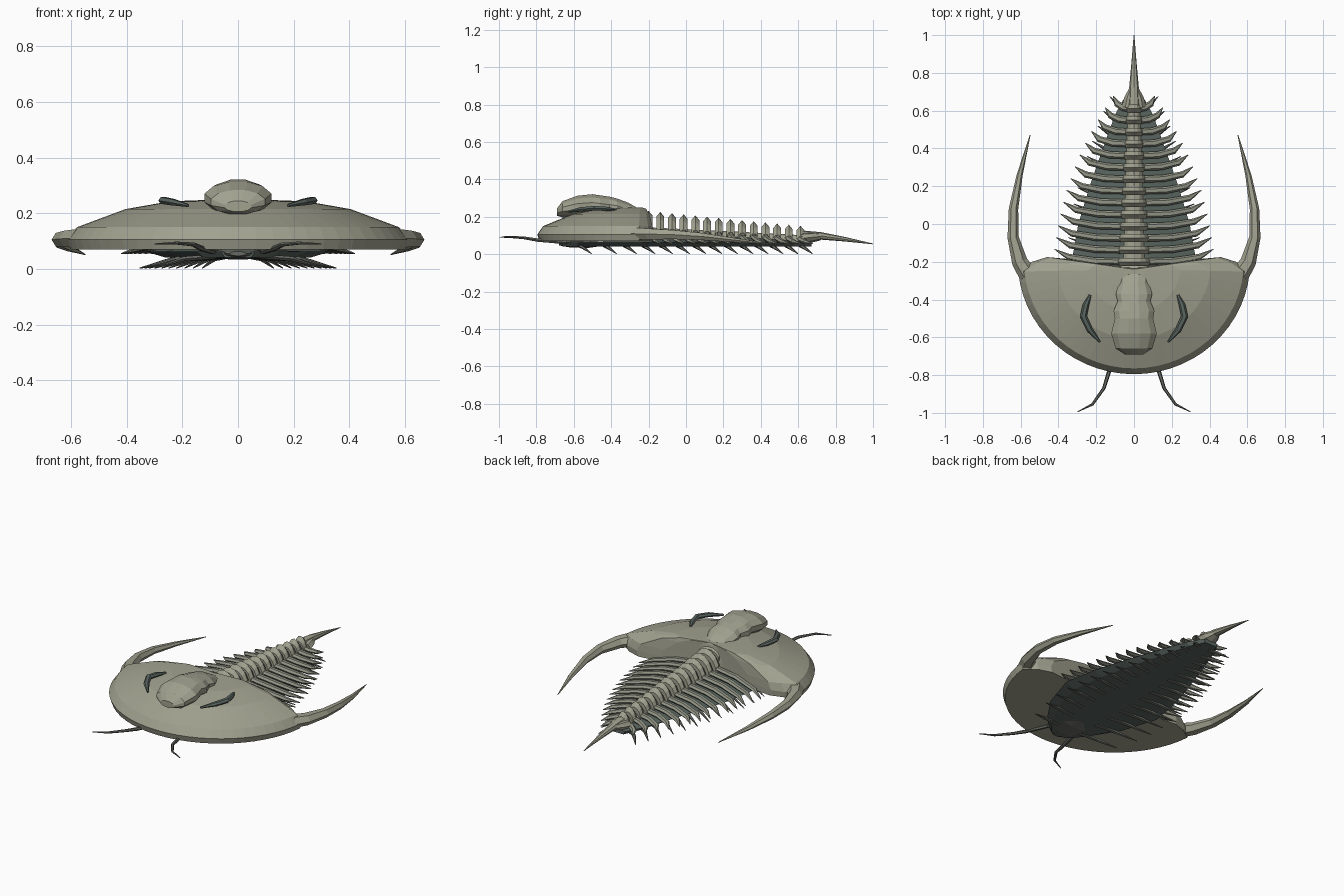
import bpy, bmesh, math
from mathutils import Vector


def material(name, rgb):
    m = bpy.data.materials.new(name)
    m.diffuse_color = (*rgb, 1)
    return m


SHELL = material("shell", (0.36, 0.36, 0.28))
PLEURA = material("pleura", (0.29, 0.30, 0.24))
DARK = material("dark", (0.10, 0.13, 0.115))
LIMB = material("limb", (0.14, 0.15, 0.13))


def finish(name, bm, mat):
    bmesh.ops.recalc_face_normals(bm, faces=bm.faces)
    me = bpy.data.meshes.new(name)
    bm.to_mesh(me)
    bm.free()
    me.materials.append(mat)
    ob = bpy.data.objects.new(name, me)
    bpy.context.collection.objects.link(ob)
    return ob


def loft(bm, rings):
    """Skin a list of equal-length closed rings and cap both ends."""
    vs = [[bm.verts.new(p) for p in r] for r in rings]
    n = len(vs[0])
    for a, b in zip(vs, vs[1:]):
        for i in range(n):
            j = (i + 1) % n
            bm.faces.new((a[i], a[j], b[j], b[i]))
    bm.faces.new(vs[0])
    bm.faces.new(vs[-1])


def tube(bm, path, sizes, sides=6, mirror=True):
    """Tapered tube; sizes are (half width, half height) at each point."""
    pts = [Vector(p) for p in path]
    rings = []
    for i, p in enumerate(pts):
        t = (pts[min(i + 1, len(pts) - 1)] - pts[max(i - 1, 0)]).normalized()
        side = t.cross(Vector((0, 0, 1))).normalized()
        up = side.cross(t)
        w, h = sizes[i]
        rings.append([p + side * w * math.cos(a) + up * h * math.sin(a)
                      for a in (math.tau * k / sides for k in range(sides))])
    loft(bm, rings)
    if mirror:
        loft(bm, [[Vector((-q.x, q.y, q.z)) for q in r] for r in rings])


def lerp(a, b, t):
    return a + (b - a) * t


# Head shield: outline scaled inward in stacked rings
arc = [(0.615 * math.cos(a), -0.2 + 0.595 * math.sin(a))
       for a in (math.radians(-175 + 170 * k / 28) for k in range(29))]
rear = [(0.54, -0.20), (0.46, -0.175), (0.30, -0.19), (0.10, -0.225)]
outline = arc + rear + [(-x, y) for x, y in reversed(rear)]
bm = bmesh.new()
loft(bm, [[(x * s, -0.24 + (y + 0.24) * s, z) for x, y in outline]
          for s, z in ((0.98, 0.07), (1, 0.105), (0.945, 0.15), (0.66, 0.215),
                       (0.40, 0.243), (0.1, 0.25))])
finish("head_shield", bm, SHELL)

# Lobed central ridge of the head: y, half width, centre z, half height
bm = bmesh.new()
lobes = [(-0.69, 0.05, 0.225, 0.02), (-0.66, 0.10, 0.24, 0.045), (-0.58, 0.125, 0.255, 0.06),
         (-0.50, 0.105, 0.26, 0.063), (-0.46, 0.112, 0.255, 0.062), (-0.41, 0.09, 0.25, 0.06),
         (-0.37, 0.10, 0.245, 0.055), (-0.31, 0.08, 0.225, 0.053), (-0.27, 0.092, 0.205, 0.05),
         (-0.22, 0.07, 0.175, 0.045)]
loft(bm, [[(w * math.cos(a), y, z + h * math.sin(a))
           for a in (math.tau * (k + 0.5) / 12 for k in range(12))] for y, w, z, h in lobes])
finish("head_ridge", bm, SHELL)

# Crescent eyes
bm = bmesh.new()
tube(bm, [(0.18, -0.625, 0.228), (0.235, -0.56, 0.24), (0.268, -0.49, 0.246),
          (0.255, -0.43, 0.243), (0.232, -0.375, 0.238)],
     [(0.006, 0.006), (0.017, 0.013), (0.019, 0.014), (0.017, 0.013), (0.007, 0.006)])
finish("eyes", bm, DARK)

# Rear-sweeping cheek spines
bm = bmesh.new()
tube(bm, [(0.56, -0.27, 0.11), (0.605, -0.2, 0.108), (0.64, -0.07, 0.105),
          (0.638, 0.08, 0.095), (0.605, 0.26, 0.075), (0.55, 0.47, 0.052)],
     [(0.05, 0.038), (0.042, 0.034), (0.03, 0.028), (0.025, 0.022), (0.016, 0.013), (0.002, 0.002)])
finish("cheek_spines", bm, SHELL)

# Antennae
bm = bmesh.new()
tube(bm, [(0.09, -0.64, 0.062), (0.135, -0.79, 0.075), (0.16, -0.87, 0.088),
          (0.22, -0.955, 0.093), (0.30, -0.995, 0.09)],
     [(0.012, 0.01), (0.011, 0.01), (0.009, 0.008), (0.007, 0.006), (0.002, 0.002)])
finish("antennae", bm, LIMB)

# Underside body, a low domed slab from head to tail
bm = bmesh.new()
body = [(-0.66, 0.06, 0.06), (-0.58, 0.15, 0.065), (-0.42, 0.26, 0.07), (-0.2, 0.33, 0.11),
        (0.0, 0.295, 0.105), (0.2, 0.235, 0.095), (0.4, 0.165, 0.085), (0.58, 0.10, 0.075),
        (0.67, 0.05, 0.07)]
loft(bm, [[(-w, y, 0.062), (-w * 0.25, y, zt), (w * 0.25, y, zt), (w, y, 0.062),
           (w * 0.8, y, 0.042), (-w * 0.8, y, 0.042)] for y, w, zt in body])
finish("underside_body", bm, DARK)

# Mouth plate beneath the head
bm = bmesh.new()
loft(bm, [[(w * math.cos(a), y, 0.055 + h * math.sin(a))
           for a in (math.tau * k / 10 for k in range(10))]
          for y, w, h in ((-0.68, 0.03, 0.008), (-0.62, 0.09, 0.02), (-0.52, 0.10, 0.022), (-0.44, 0.05, 0.01))])
finish("mouth_plate", bm, LIMB)

# Fourteen thorax segments: axial rings plus swept side ribs
N = 14
axis_bm, rib_bm = bmesh.new(), bmesh.new()
for i in range(N):
    t = i / (N - 1)
    y = lerp(-0.2, 0.612, t)
    w = lerp(0.09, 0.042, t)
    top = lerp(0.232, 0.152, t)
    base = lerp(0.10, 0.06, t)
    rings = []
    for dy, s, drop in ((-0.021, 0.9, 0.025), (0, 1, 0), (0.021, 0.9, 0.025)):
        h = top - drop - base
        rings.append([(w * s * math.cos(a), y + dy, base + h * math.sin(a))
                      for a in (math.pi * k / 8 for k in range(9))])
    loft(axis_bm, rings)
    reach = 0.42 - 0.10 * t - 0.21 * t ** 2.2
    z = lerp(0.13, 0.085, t)
    tube(rib_bm, [(w * 0.6, y, z), (reach * 0.5, y + 0.004, lerp(z, 0.06, 0.3)),
                  (reach * 0.82, y + 0.025, lerp(z, 0.06, 0.75)), (reach, y + 0.066, 0.055)],
         [(0.018, 0.014), (0.019, 0.014), (0.017, 0.012), (0.002, 0.002)])
finish("axial_rings", axis_bm, SHELL)
finish("side_ribs", rib_bm, PLEURA)

# Low core linking the axial rings
bm = bmesh.new()
loft(bm, [[(w * math.cos(a), y, 0.06 + h * math.sin(a))
           for a in (math.pi * k / 6 for k in range(7))]
          for y, w, h in ((-0.24, 0.075, 0.085), (0.2, 0.055, 0.065), (0.65, 0.032, 0.04))])
finish("axial_core", bm, SHELL)

# Walking legs splayed under the body
bm = bmesh.new()
for i in range(14):
    t = i / 13
    y = lerp(-0.57, 0.61, t ** 0.85)
    x = 0.4 * (1 - 0.68 * t ** 1.6) - 0.10 * (1 - t) ** 6
    tube(bm, [(0.25 * x, y, 0.046), (0.65 * x, y + 0.02, 0.036), (x, y + 0.065, 0.003)],
         [(0.014, 0.009), (0.012, 0.009), (0.002, 0.002)], sides=5)
finish("legs", bm, LIMB)

# Tail plate and long tail spine
bm = bmesh.new()
tube(bm, [(0, 0.62, 0.085), (0, 0.67, 0.09), (0, 0.72, 0.095)],
     [(0.065, 0.03), (0.052, 0.028), (0.025, 0.02)], sides=8, mirror=False)
tube(bm, [(0, 0.62, 0.105), (0, 0.72, 0.098), (0, 0.85, 0.08), (0, 1.0, 0.055)],
     [(0.03, 0.022), (0.026, 0.02), (0.014, 0.012), (0.002, 0.002)], sides=8, mirror=False)
finish("tail_spine", bm, SHELL)
